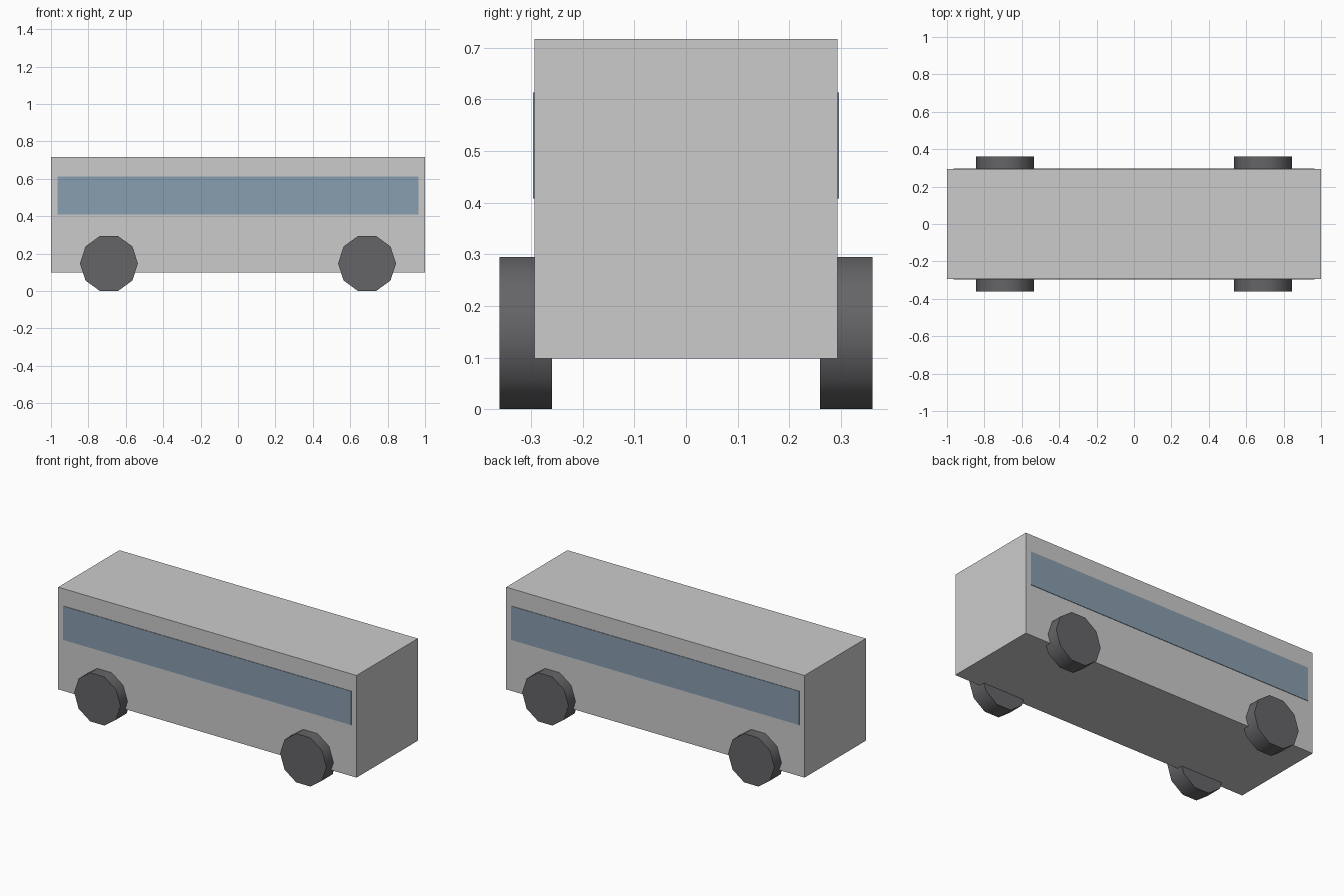
import bpy
import math

if "Cube" in bpy.data.objects:
    bpy.data.objects.remove(bpy.data.objects["Cube"])


def material(name, rgb):
    mat = bpy.data.materials.new(name)
    mat.diffuse_color = (*rgb, 1)
    mat.use_nodes = True
    mat.node_tree.nodes["Principled BSDF"].inputs["Base Color"].default_value = mat.diffuse_color
    return mat


def box(name, x, y, z, mat=None):
    # Box given by its (min, max) range on each axis
    spans = (x, y, z)
    bpy.ops.mesh.primitive_cube_add(size=1, location=[(a + b) / 2 for a, b in spans])
    obj = bpy.context.object
    obj.name = name
    obj.scale = [b - a for a, b in spans]
    bpy.ops.object.transform_apply(location=False, rotation=False, scale=True)
    if mat:
        obj.data.materials.append(mat)
    return obj


def wheel(name, x, y, mat):
    # Ten-sided wheel resting on a flat side
    radius = 0.155
    bpy.ops.mesh.primitive_cylinder_add(
        vertices=10, radius=radius, depth=0.102,
        location=(x, y, radius * math.cos(math.pi / 10)),
        rotation=(math.pi / 2, math.pi / 10, 0))
    obj = bpy.context.object
    obj.name = name
    bpy.ops.object.shade_smooth_by_angle(angle=math.radians(40))
    obj.data.materials.append(mat)


glass = material("window_blue", (0.25, 0.34, 0.43))
rubber = material("tyre_black", (0.13, 0.13, 0.14))

# Main body shell
box("body", (-1, 1), (-0.293, 0.293), (0.098, 0.717))

# Window strips and wheels on both sides
for side, s in (("front", -1), ("back", 1)):
    y_range = sorted((s * 0.289, s * 0.296))
    box(f"{side}_window_strip", (-0.965, 0.965), y_range, (0.408, 0.613), glass)
    for end, x in (("left", -0.69), ("right", 0.69)):
        wheel(f"{side}_{end}_wheel", x, s * 0.31, rubber)
